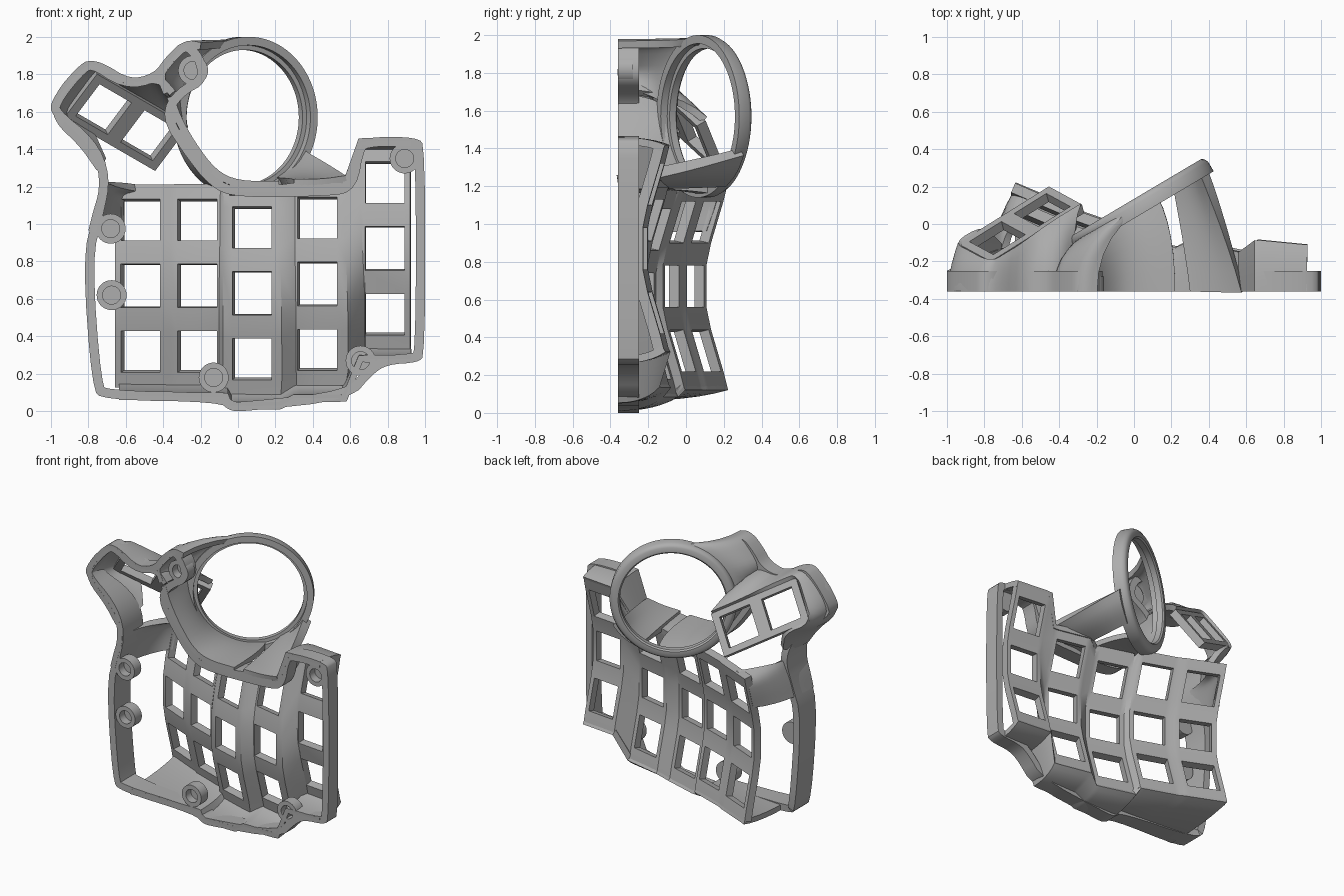
import bpy, bmesh, math
from mathutils import Vector

if "Cube" in bpy.data.objects:
    bpy.data.objects.remove(bpy.data.objects["Cube"], do_unlink=True)

GREY = (0.42, 0.42, 0.42, 1)
mat = bpy.data.materials.new("matte grey")
mat.use_nodes = True
mat.diffuse_color = GREY
mat.node_tree.nodes["Principled BSDF"].inputs["Base Color"].default_value = GREY
BASE = -0.36


def finish(name, bm, thick=0, offset=0):
    """Turn a bmesh into a named, optionally thickened, smooth-shaded object."""
    mesh = bpy.data.meshes.new(name)
    bm.to_mesh(mesh)
    bm.free()
    mesh.materials.append(mat)
    ob = bpy.data.objects.new(name, mesh)
    bpy.context.collection.objects.link(ob)
    bpy.ops.object.select_all(action='DESELECT')
    ob.select_set(True)
    bpy.context.view_layer.objects.active = ob
    if thick:
        mod = ob.modifiers.new("thickness", 'SOLIDIFY')
        mod.thickness, mod.offset = thick, offset
        bpy.ops.object.modifier_apply(modifier=mod.name)
    bpy.ops.object.shade_smooth_by_angle(angle=math.radians(35))


def rounded(points, closed=False, rounds=2):
    """Corner-cutting smoothing of a path with any number of values per point."""
    pts = [Vector(p) for p in points]
    for _ in range(rounds):
        new = [] if closed else [pts[0]]
        for i in range(len(pts) if closed else len(pts) - 1):
            a, b = pts[i], pts[(i + 1) % len(pts)]
            new += [a.lerp(b, 0.25), a.lerp(b, 0.75)]
        pts = new if closed else new + [pts[-1]]
    return pts


def sheet(name, rows, thick, offset=0, hole=lambda i, j: False):
    """Thick sheet through a grid of points, with some cells left open."""
    bm = bmesh.new()
    v = [[bm.verts.new(p) for p in row] for row in rows]
    for i in range(len(v) - 1):
        for j in range(len(v[0]) - 1):
            if not hole(i, j):
                bm.faces.new((v[i + 1][j], v[i + 1][j + 1], v[i][j + 1], v[i][j]))
    finish(name, bm, thick, offset)


def shell(name, pairs, smooth=True, bulge=0.65, thick=0.04, steps=6):
    """Curved wall rising from base points (x, z) to upper points (x, y, z)."""
    flat = [(*b, *t) for b, t in pairs]
    flat = rounded(flat) if smooth else flat
    rows = []
    for k in range(steps + 1):
        t, row = k / steps, []
        for bx, bz, x, y, z in flat:
            a, c = Vector((bx, BASE, bz)), Vector((x, y, z))
            m = a.lerp(c, 0.5).lerp(Vector((bx, BASE + 0.65 * (y - BASE), bz)), bulge / 0.65)
            row.append(a * (1 - t) ** 2 + m * 2 * t * (1 - t) + c * t * t)
        rows.append(row)
    sheet(name, rows, thick)


def lathe(name, center, axis, profile, sides=64):
    """Closed (radius, depth) profile turned around an axis."""
    bm = bmesh.new()
    q = Vector(axis).to_track_quat('Z', 'Y')
    rings = []
    for s in range(sides):
        a = 2 * math.pi * s / sides
        rings.append([bm.verts.new(Vector(center) + q @ Vector((r * math.cos(a), r * math.sin(a), d)))
                      for r, d in profile])
    n = len(profile)
    for s in range(sides):
        A, B = rings[s], rings[(s + 1) % sides]
        for k in range(n):
            bm.faces.new((A[k], B[k], B[(k + 1) % n], A[(k + 1) % n]))
    bmesh.ops.remove_doubles(bm, verts=bm.verts, dist=1e-4)
    bmesh.ops.recalc_face_normals(bm, faces=bm.faces)
    finish(name, bm)


# Key well: five staggered, tilted columns of three switch openings
# column: centre x, centre z, y at the middle, sideways slope
COLUMNS = [(-0.5, 0.67, 0.05, -0.43), (-0.2, 0.67, -0.075, -0.35),
           (0.09, 0.63, -0.2, -0.3), (0.435, 0.68, -0.23, -0.22), (0.79, 0.87, -0.215, -0.1)]
PROFILE = [(-0.53, 0.11), (-0.45, 0.09), (-0.23, 0.025), (-0.11, 0),
           (0.11, 0), (0.23, 0.025), (0.45, 0.09), (0.53, 0.11)]
ACROSS = (-0.135, -0.105, 0.105, 0.135)
grid = [[Vector((cx + u, cy + slope * u + lift, cz + dz))
         for cx, cz, cy, slope in COLUMNS for u in ACROSS] for dz, lift in PROFILE]
sheet("key_well", grid, 0.055, -1, lambda i, j: j % 4 == 1 and i % 2 == 1)

# Walls joining the ends of the columns to the base
LOW = (0.08, 0.08, 0.03, 0.07, 0.28)
HIGH = (1.2, 1.2, 1.19, 1.2, 1.44)
shell("far_wall", [((p.x, LOW[j // 4]), p) for j, p in enumerate(grid[0])], False)
shell("near_wall", [((p.x, HIGH[j // 4]), p) for j, p in enumerate(grid[-1]) if j > 7], False)

# Base rim: (x, z, top y) around the outline
OUTLINE = [(-0.72, 0.06, -0.2), (-0.1, 0.05, -0.25), (-0.04, 0, -0.25), (0.04, 0, -0.25),
           (0.6, 0.06, -0.25), (0.72, 0.2, -0.25), (0.8, 0.25, -0.25), (0.96, 0.26, -0.25),
           (1, 0.3, -0.25), (1, 1.41, -0.25), (0.96, 1.465, -0.25), (0.67, 1.465, -0.25),
           (0.62, 1.4, -0.25), (0.59, 1.22, -0.25), (0.5, 1.2, -0.25), (0, 1.19, -0.25),
           (-0.12, 1.24, -0.25), (-0.26, 1.42, -0.25), (-0.36, 1.58, -0.25), (-0.3, 1.68, -0.25),
           (-0.16, 1.76, -0.25), (-0.18, 1.9, -0.25), (-0.28, 1.99, -0.25), (-0.38, 1.9, -0.25),
           (-0.45, 1.8, -0.25), (-0.6, 1.77, -0.25), (-0.78, 1.89, -0.25), (-0.87, 1.83, -0.25),
           (-1, 1.66, -0.25), (-1, 1.58, -0.25), (-0.8, 1.42, -0.15), (-0.73, 1.25, -0.12),
           (-0.77, 1.05, -0.15), (-0.83, 0.82, -0.17), (-0.78, 0.12, -0.17)]
path = rounded(OUTLINE, closed=True)
bm = bmesh.new()
loops = []
for i, p in enumerate(path):
    d = path[(i + 1) % len(path)] - path[i - 1]
    inward = Vector((-d.y, d.x)).normalized() * 0.05
    q = Vector((p.x, p.y)) + inward
    loops.append([bm.verts.new(c) for c in ((p.x, BASE, p.y), (p.x, p.z, p.y),
                                            (q.x, p.z, q.y), (q.x, BASE, q.y))])
for i in range(len(loops)):
    A, B = loops[i - 1], loops[i]
    for k in range(4):
        bm.faces.new((A[k], B[k], B[(k + 1) % 4], A[(k + 1) % 4]))
bmesh.ops.recalc_face_normals(bm, faces=bm.faces)
finish("base_rim", bm)

# Screw bosses
for i, (x, z) in enumerate([(-0.24, 1.82), (0.89, 1.35), (0.655, 0.27),
                            (-0.13, 0.18), (-0.68, 0.975), (-0.675, 0.62)]):
    lathe(f"screw_boss_{i + 1}", (x, BASE, z), (0, 1, 0),
          [(0.08, 0), (0.08, 0.08), (0, 0.08), (0, 0.06), (0.048, 0.06), (0.048, 0)], 32)

# Ball ring with a stepped inner lip
RING = Vector((0.01, 0.14, 1.57))
AXIS = Vector((-0.51, 0.86, 0)).normalized()
SIDE = Vector((0.86, 0.51, 0)).normalized()
lathe("ball_ring", RING, AXIS,
      [(0.43, -0.03), (0.43, -0.09), (0.385, -0.09), (0.385, -0.05),
       (0.36, -0.05), (0.36, -0.01), (0.37, 0), (0.405, 0), (0.42, -0.01)], 96)


def on_ring(deg, radius=0.405):
    a = math.radians(deg)
    return RING - AXIS * 0.05 + radius * (SIDE * math.cos(a) + Vector((0, 0, math.sin(a))))


# Walls and strut carrying the ring
shell("ring_upper_wall", [((x, z), on_ring(a)) for x, z, a in
      [(-0.2, 1.95, 80), (-0.28, 1.965, 100), (-0.36, 1.88, 130),
       (-0.42, 1.8, 150), (-0.38, 1.7, 170)]])
shell("ring_lower_wall", [((x, z), on_ring(a)) for x, z, a in
      [(-0.36, 1.68, 172), (-0.33, 1.58, 185), (-0.25, 1.43, 205), (-0.13, 1.27, 230),
       (0, 1.21, 260), (0.22, 1.21, 285)]])
shell("ring_strut", [((x, z), on_ring(a, r)) for x, z, a, r in
      [(0.3, 1.21, 302, 0.41), (0.45, 1.21, 320, 0.43), (0.58, 1.23, 334, 0.43)]],
      bulge=0.1, thick=0.06)

# Thumb plate with two switch openings
E1 = Vector((0.76, 0.475, -0.44)).normalized()
E2 = Vector((0.57, -0.31, 0.76)).normalized()
MID = Vector((-0.61, 0, 1.57))


def on_thumb(u, v):
    return MID + E1 * u + E2 * v


sheet("thumb_plate", [[on_thumb(u, v) for u in (-0.32, -0.27, -0.045, 0.045, 0.27, 0.32)]
                      for v in (-0.155, -0.112, 0.112, 0.155)],
      0.055, -1, lambda i, j: i == 1 and j in (1, 3))

# Curved shell from the base to the thumb plate, and its bridge to the key well
shell("thumb_shell", [((-0.74, 1.3), (-0.72, -0.1, 1.34)),
      ((-0.83, 1.43), on_thumb(-0.13, -0.15)), ((-0.97, 1.56), on_thumb(-0.32, -0.16)),
      ((-0.97, 1.68), on_thumb(-0.33, 0)), ((-0.82, 1.85), on_thumb(-0.33, 0.16)),
      ((-0.74, 1.85), on_thumb(-0.25, 0.165)), ((-0.58, 1.75), on_thumb(-0.05, 0.16)),
      ((-0.42, 1.78), on_thumb(0.18, 0.16)), ((-0.35, 1.7), on_thumb(0.31, 0.155))])
shell("side_bridge", [((-0.78, 0.96), (-0.63, 0.12, 0.96)),
      ((-0.75, 1.08), (-0.63, 0.16, 1.08)), ((-0.72, 1.17), (-0.62, 0.18, 1.17)),
      ((-0.72, 1.22), (-0.52, 0.15, 1.19))])
